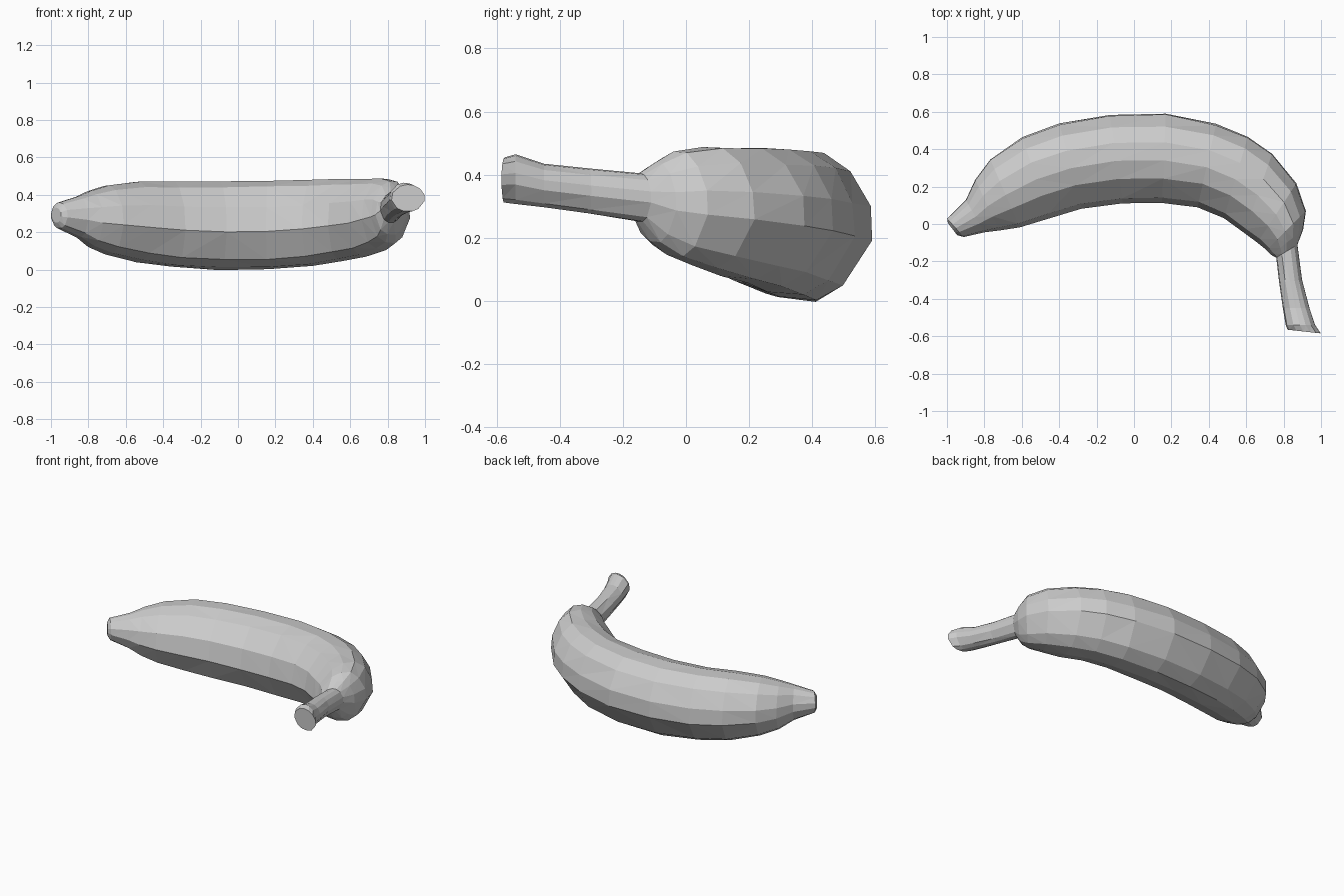
import bpy
import bmesh
import math
import random
from mathutils import Vector

random.seed(4)
old = bpy.data.objects.get("Cube")
if old:
    bpy.data.objects.remove(old, do_unlink=True)


def make_material(name, colour):
    mat = bpy.data.materials.new(name)
    mat.use_nodes = True
    mat.diffuse_color = colour
    mat.node_tree.nodes["Principled BSDF"].inputs["Base Color"].default_value = colour
    return mat


# Cross-section: (inner to outer, bottom to top), each from -1 to 1
PROFILE = [(-1, -.15), (-.88, .4), (-.45, .85), (-.05, .98), (.35, .96), (.7, .72),
           (.95, .25), (.98, -.2), (.6, -.8), (.25, -1), (-.25, -.95), (-.68, -.78)]

# Along the fruit: outer x, outer y, inner x, inner y, bottom z, top z
TIP = [
    (-.995, .005, -.945, -.06, .25, .33),
    (-1, .03, -.91, -.07, .22, .36),
    (-.9, .13, -.8, -.045, .17, .395),
    (-.85, .24, -.72, -.035, .12, .425),
]
BODY = [
    (-.77, .35, -.61, -.02, .08, .455),
    (-.6, .47, -.45, .03, .04, .475),
    (-.4, .54, -.28, .08, .015, .475),
    (-.13, .59, -.06, .11, 0, .475),
    (.17, .595, .15, .11, 0, .48),
    (.44, .54, .34, .09, .02, .485),
    (.61, .47, .48, .03, .045, .49),
    (.74, .38, .59, -.05, .07, .49),
    (.87, .22, .66, -.1, .105, .49),
    (.92, .07, .71, -.14, .14, .475),
    (.905, -.03, .735, -.165, .185, .44),
]
STEM = [
    (.875, -.11, .76, -.18, .25, .405),
    (.9, -.3, .775, -.31, .275, .42),
    (.94, -.45, .795, -.45, .295, .435),
    (.97, -.54, .81, -.54, .305, .465),
    (1, -.585, .82, -.565, .31, .455),
]


def ring(section, roundness, wobble):
    """Points of one cross-section, blended between the ridged profile and an ellipse."""
    ox, oy, ix, iy, low, high = section
    mid = Vector(((ox + ix) / 2, (oy + iy) / 2, (low + high) / 2))
    out = Vector(((ox - ix) / 2, (oy - iy) / 2, 0))
    up = Vector((0, 0, (high - low) / 2))
    points = []
    for u, v in PROFILE:
        angle = math.atan2(v, u)
        u += (math.cos(angle) - u) * roundness
        v += (math.sin(angle) - v) * roundness
        scale = 1 + random.uniform(-wobble, wobble)
        points.append(mid + (out * u + up * v) * scale)
    return points


def loft(name, rings, material):
    """Skin the rings, cap both ends and split the skin into flat facets."""
    bm = bmesh.new()
    loops = [[bm.verts.new(p) for p in points] for points in rings]
    count = len(PROFILE)
    for a, b in zip(loops, loops[1:]):
        for i in range(count):
            j = (i + 1) % count
            bm.faces.new((a[i], a[j], b[j], b[i]))
    bm.faces.new(loops[0])
    bm.faces.new(loops[-1])
    bmesh.ops.recalc_face_normals(bm, faces=bm.faces)
    skin = [f for f in bm.faces if len(f.verts) == 4]
    bmesh.ops.triangulate(bm, faces=skin, quad_method='SHORT_EDGE')
    mesh = bpy.data.meshes.new(name)
    bm.to_mesh(mesh)
    bm.free()
    mesh.materials.append(material)
    obj = bpy.data.objects.new(name, mesh)
    bpy.context.collection.objects.link(obj)
    return obj


grey = make_material("plain grey", (.6, .6, .6, 1))

# Rounded blossom tip, ridged curved body, then the round stem
rings = [ring(section, 1 - i / len(TIP), 0) for i, section in enumerate(TIP)]
rings += [ring(section, 0, .012) for section in BODY]
rings += [ring(section, 1, 0) for section in STEM]
loft("banana", rings, grey)
